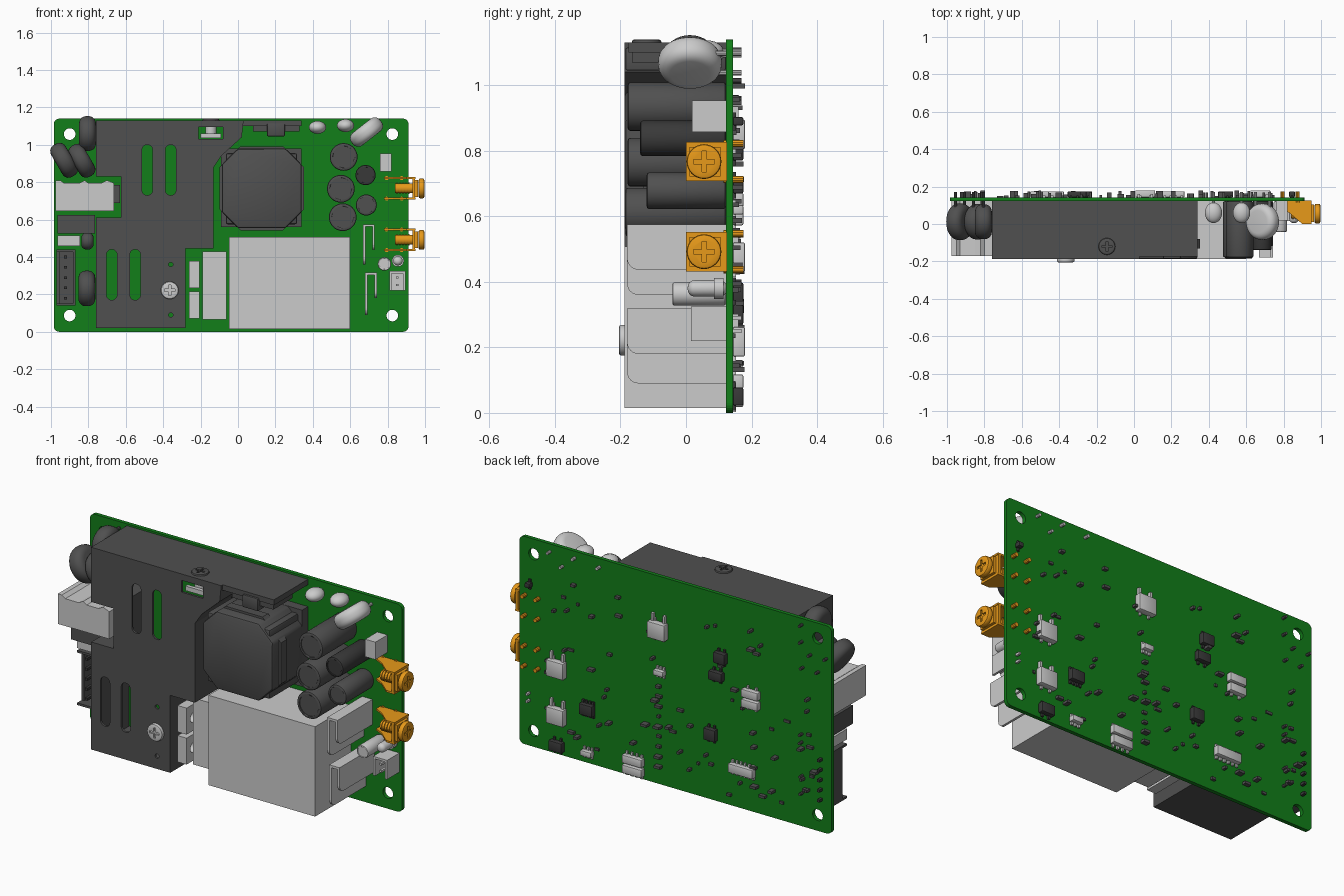
import bpy, bmesh, math, random
from mathutils import Vector

if "Cube" in bpy.data.objects:
    bpy.data.objects.remove(bpy.data.objects["Cube"])

random.seed(4)

def material(name, rgb):
    m = bpy.data.materials.new(name)
    m.diffuse_color = (*rgb, 1)
    m.use_nodes = True
    m.node_tree.nodes["Principled BSDF"].inputs["Base Color"].default_value = m.diffuse_color
    return m

GREEN = material("board_green", (0.006, 0.21, 0.01))
DARK = material("dark_grey", (0.08, 0.08, 0.08))
BLACK = material("black", (0.04, 0.04, 0.04))
BRASS = material("brass", (0.8, 0.32, 0.01))

def finish(o, name, mat, bevel=0, seg=2):
    o.name = name
    if mat:
        o.data.materials.append(mat)
    bpy.ops.object.select_all(action='DESELECT')
    o.select_set(True)
    bpy.context.view_layer.objects.active = o
    if bevel:
        b = o.modifiers.new("bevel", 'BEVEL')
        b.width, b.segments, b.limit_method = bevel, seg, 'ANGLE'
        bpy.ops.object.modifier_apply(modifier="bevel")
        bpy.ops.object.shade_smooth_by_angle(angle=math.radians(35))
    return o

def prism(name, pts, a0, a1, axis='y', mat=None, bevel=0, shell=0, seg=2):
    """Extrude a 2D profile along an axis; shell > 0 leaves the far end open."""
    place = {'x': lambda p, a: (a, p[0], p[1]), 'y': lambda p, a: (p[0], a, p[1]),
             'z': lambda p, a: (p[0], p[1], a)}[axis]
    bm = bmesh.new()
    v0 = [bm.verts.new(place(p, a0)) for p in pts]
    v1 = [bm.verts.new(place(p, a1)) for p in pts]
    n = len(pts)
    bm.faces.new(v0)
    if not shell:
        bm.faces.new(v1)
    for i in range(n):
        bm.faces.new((v0[i], v0[(i + 1) % n], v1[(i + 1) % n], v1[i]))
    bmesh.ops.recalc_face_normals(bm, faces=bm.faces)
    if shell:  # an open tray: make sure the front face points to -y
        bm.faces.ensure_lookup_table()
        if bm.faces[0].normal.y > 0:
            bmesh.ops.reverse_faces(bm, faces=bm.faces)
    me = bpy.data.meshes.new(name)
    bm.to_mesh(me)
    bm.free()
    o = bpy.data.objects.new(name, me)
    bpy.context.collection.objects.link(o)
    finish(o, name, mat, bevel, seg)
    if shell:
        s = o.modifiers.new("shell", 'SOLIDIFY')
        s.thickness, s.offset = shell, -1
        bpy.ops.object.modifier_apply(modifier="shell")
    return o

def box(name, x0, x1, y0, y1, z0, z1, mat=None, bevel=0):
    return prism(name, [(x0, z0), (x1, z0), (x1, z1), (x0, z1)], y0, y1, 'y', mat, bevel)

def cyl(name, loc, r, depth, d=(0, 1, 0), mat=None, bevel=0, n=32, seg=2):
    bpy.ops.mesh.primitive_cylinder_add(vertices=n, radius=r, depth=depth, location=loc,
                                        rotation=Vector(d).to_track_quat('Z', 'Y').to_euler())
    o = finish(bpy.context.object, name, mat, bevel, seg)
    bpy.ops.object.shade_smooth_by_angle(angle=math.radians(35))
    return o

def cut(o, cutters):
    for c in cutters:
        m = o.modifiers.new("cut", 'BOOLEAN')
        m.operation, m.object, m.solver = 'DIFFERENCE', c, 'EXACT'
        bpy.context.view_layer.objects.active = o
        bpy.ops.object.modifier_apply(modifier=m.name)
        bpy.data.objects.remove(c)

def rounded(x0, x1, z0, z1, r, n=6):
    pts = []
    for cx, cz, a in ((x1-r, z1-r, 0), (x0+r, z1-r, 90), (x0+r, z0+r, 180), (x1-r, z0+r, 270)):
        for i in range(n + 1):
            t = math.radians(a + 90 * i / n)
            pts.append((cx + r * math.cos(t), cz + r * math.sin(t)))
    return pts

def screw(name, loc, r, d, mat=None):
    """Round head with a cross recess; d is the outward direction."""
    d, loc = Vector(d), Vector(loc)
    o = cyl(name, loc, r, 0.03, d, mat, 0.008)
    t = loc + d * 0.015
    w, l, h = r * 0.13, r * 0.6, 0.009
    def slot(a):
        s = [h if abs(d[i]) > 0.5 else (l if i == a else w) for i in range(3)]
        return box("slot", t.x-s[0], t.x+s[0], t.y-s[1], t.y+s[1], t.z-s[2], t.z+s[2])
    cut(o, [slot(a) for a in range(3) if abs(d[a]) < 0.5])

# Circuit board with mounting holes
board = prism("circuit_board", rounded(-0.985, 0.912, 0, 1.14, 0.03), 0.122, 0.143, 'y', GREEN)
cut(board, [cyl("hole", (x, 0.13, z), 0.031, 0.2) for x in (-0.9, 0.825) for z in (0.087, 1.057)])

# Sheet metal cover, slotted
cover = prism("metal_cover", [(-0.76, 0.02), (-0.28, 0.02), (-0.28, 0.445), (-0.13, 0.445), (-0.13, 0.88),
              (-0.09, 0.94), (0.02, 1.04), (0.03, 1.13), (-0.76, 1.13), (-0.76, 0.83), (-0.625, 0.83),
              (-0.625, 0.61), (-0.76, 0.61)], -0.188, 0.122, 'y', DARK, shell=0.02)
slots = [prism("slot", rounded(x-0.028, x+0.028, z, z+0.27, 0.027), -0.25, -0.15)
         for x, z in ((-0.485, 0.73), (-0.36, 0.73), (-0.675, 0.17), (-0.55, 0.17))]
slots += [cyl("dot", (-0.36, -0.19, z), 0.012, 0.1, n=16) for z in (0.09, 0.36)]
slots.append(box("window", -0.21, -0.08, -0.25, -0.1, 1.03, 1.095))
cut(cover, slots)
screw("cover_screw", (-0.365, -0.19, 0.222), 0.047, (0, -1, 0))
screw("top_screw", (-0.145, -0.12, 1.125), 0.045, (0, 0, 1), DARK)
cyl("top_screw_shank", (-0.145, -0.12, 1.08), 0.03, 0.09, (0, 0, 1))
box("top_screw_clip", -0.2, -0.09, -0.17, -0.15, 1.035, 1.06)
box("top_wall", 0.0, 0.34, -0.175, 0.122, 1.1, 1.13, DARK)
box("top_wall_lip", 0.08, 0.33, -0.165, 0.0, 1.07, 1.1, DARK)
box("top_transistor", 0.155, 0.25, -0.185, 0.122, 1.045, 1.115, DARK, 0.006)

# Transformer drum and its shoulder plates
def octagon(cx, cz, r, c):
    return [(cx + a*r, cz + b*r) for a, b in ((-c, -1), (c, -1), (1, -c), (1, c), (c, 1), (-c, 1), (-1, c), (-1, -c))]
prism("transformer_core", octagon(0.127, 0.767, 0.213, 0.6), -0.187, 0.08, 'y', DARK, 0.012)
prism("transformer_flange", octagon(0.127, 0.767, 0.225, 0.5), -0.13, -0.08, 'y', DARK)
box("transformer_base", -0.09, 0.34, 0.07, 0.122, 0.56, 0.98, DARK)
for x in (-0.03, 0.28):
    for z in (0.61, 0.92):
        box("transformer_ear", x-0.035, x+0.035, -0.175, 0.1, z-0.035, z+0.035, DARK, 0.01)

# Electrolytic capacitors with recessed tops
for x, z, r, y, m in ((0.565, 0.935, 0.074, -0.178, DARK), (0.55, 0.765, 0.074, -0.178, DARK),
                      (0.56, 0.613, 0.074, -0.185, DARK), (0.682, 0.838, 0.054, -0.14, BLACK),
                      (0.686, 0.678, 0.056, -0.12, DARK), (0.783, 0.363, 0.036, -0.042, None)):
    c = cyl("capacitor", (x, (y+0.122)/2, z), r, 0.122-y, mat=m, bevel=0.008)
    cut(c, [cyl("recess", (x, y, z), r*0.78, 0.008)])
cyl("indicator_lamp", (0.855, 0.065, 0.38), 0.025, 0.12, bevel=0.022, seg=5)
cyl("indicator_rim", (0.855, 0.1, 0.38), 0.032, 0.03)

# Large relay block and neighbours
box("large_block", -0.048, 0.6, -0.188, 0.122, 0.015, 0.508)
box("side_block", -0.19, -0.062, -0.12, 0.122, 0.065, 0.43)
for z in (0.07, 0.235):
    o = box("power_transistor", -0.262, -0.207, -0.15, 0.122, z, z+0.145)
    cut(o, [cyl("hole", (-0.21, -0.09, z+0.072), 0.027, 0.06, (1, 0, 0))])

# Folded heat sinks: long left leg, bridge, short right leg
for x, top, low, mid in ((0.668, 0.575, 0.36, 0.437), (0.68, 0.318, 0.09, 0.18)):
    box("heat_sink_bridge", x, x+0.063, -0.18, 0.122, top-0.013, top)
    for a, b in ((x, low), (x+0.05, mid)):
        pts = [(0.122, b), (0.122, top)] + [(-0.18, top)]
        pts += [(-0.145 - 0.035*math.cos(t*math.pi/12), b+0.035-0.035*math.sin(t*math.pi/12)) for t in range(7)]
        prism("heat_sink_leg", pts, a, a+0.013, 'x')

# Small connector by the lamp and square film capacitor
box("connector_base", 0.81, 0.895, 0.1, 0.122, 0.22, 0.325)
for x in (0.81, 0.883):
    box("connector_wall", x, x+0.012, 0.015, 0.122, 0.22, 0.325)
box("connector_back", 0.81, 0.895, 0.015, 0.122, 0.313, 0.325)
for z in (0.25, 0.29):
    box("connector_pin", 0.845, 0.857, 0.02, 0.17, z-0.006, z+0.006)
box("film_capacitor", 0.76, 0.822, 0.018, 0.122, 0.857, 0.953)

# Disc components standing edge-on, with leads
def disc(name, x, z, r, th, deg, mat, y=0.012):
    a = math.radians(deg)
    cyl(name, (x, y, z), r, th, (-math.sin(a), 0, math.cos(a)), mat, th*0.42, 40, 5)
    for s in (-1, 1):
        lx, lz = x + s*r*0.5*math.cos(a), z + s*r*0.5*math.sin(a)
        cyl(name + "_lead", (lx, 0.12, lz), 0.008, 0.1, mat=mat, n=8)
disc("disc_pale", 0.687, 1.068, 0.097, 0.085, 38, None)
disc("disc_dark", -0.805, 1.06, 0.093, 0.09, 90, DARK)
disc("disc_dark", -0.93, 0.917, 0.098, 0.09, 120, DARK)
disc("disc_dark", -0.835, 0.915, 0.095, 0.09, 120, DARK)
disc("disc_dark", -0.808, 0.232, 0.095, 0.09, 90, DARK)
for x, z in ((0.425, 1.093), (0.575, 1.103)):
    bpy.ops.mesh.primitive_uv_sphere_add(segments=24, ring_count=12, radius=0.046, location=(x, 0.06, z))
    o = bpy.context.object
    o.scale = (1, 1.2, 0.75)
    finish(o, "bead_capacitor", None)
    bpy.ops.object.shade_smooth()
    cyl("bead_lead", (x, 0.13, z), 0.009, 0.08, n=8)

# Brass screw terminals
for z in (0.767, 0.492):
    side = [(0.95, 0.0), (0.95, 0.125), (0.78, 0.125), (0.78, 0.085), (0.83, 0.06), (0.9, 0.0)]
    for s in (-1, 1):
        prism("terminal_side", side, z+s*0.055-0.005, z+s*0.055+0.005, 'z', BRASS)
        for x in (0.795, 0.875):
            cyl("terminal_leg", (x, 0.145, z+s*0.055), 0.011, 0.06, mat=BRASS, n=10)
    box("terminal_face", 0.932, 0.947, 0.0, 0.125, z-0.06, z+0.06, BRASS)
    box("terminal_washer", 0.947, 0.962, 0.01, 0.105, z-0.045, z+0.045, BRASS)
    screw("terminal_screw", (0.981, 0.055, z), 0.053, (1, 0, 0), BRASS)
    cyl("terminal_shank", (0.9, 0.055, z), 0.026, 0.12, (1, 0, 0), BRASS, n=20)
    for i in range(5):
        cyl("terminal_thread", (0.85 + i*0.016, 0.055, z), 0.031, 0.007, (1, 0, 0), BRASS, n=20)

# Left edge: pale inlet block, dark relay, fuse and pin header
prism("inlet_block", [(-0.975, 0.645), (-0.663, 0.645), (-0.663, 0.795), (-0.7, 0.81), (-0.73, 0.795), (-0.8, 0.795),
      (-0.82, 0.81), (-0.85, 0.795), (-0.93, 0.795), (-0.95, 0.81), (-0.975, 0.81)], -0.17, 0.122)
box("inlet_side", -0.663, -0.63, -0.12, 0.122, 0.69, 0.785, DARK)
box("dark_block", -0.965, -0.765, -0.07, 0.122, 0.525, 0.625, DARK)
box("pale_block", -0.965, -0.845, -0.02, 0.122, 0.458, 0.515)
disc("small_disc", -0.805, 0.485, 0.045, 0.065, 90, DARK, 0.06)
box("header_base", -0.97, -0.87, 0.09, 0.122, 0.14, 0.44, DARK)
box("header_wall", -0.882, -0.87, -0.01, 0.122, 0.14, 0.44, DARK)
box("header_lip", -0.97, -0.955, 0.03, 0.122, 0.14, 0.44, DARK)
for i in range(5):
    z = 0.18 + i*0.055
    box("header_pin", -0.93, -0.915, 0.0, 0.17, z-0.007, z+0.007, BLACK)
for z in (0.14, 0.428):
    box("header_end", -0.97, -0.87, -0.01, 0.122, z, z+0.012, DARK)

# Surface-mount packages on the back
def package(x, z, w, h, mat=None, legs=3, y=0.175):
    box("package", x-w/2, x+w/2, 0.143, y, z-h/2, z+h/2, mat, 0.005)
    for i in range(legs):
        lx = x - w/2 + w*(i+0.5)/legs
        box("package_leg", lx-0.006, lx+0.006, 0.143, 0.153, z-h/2-0.015, z+h/2+0.015, mat)
for x, z in ((0.06, 0.85), (0.675, 0.475), (0.675, 0.217)):
    package(x, z, 0.105, 0.09, None, 2, 0.18)
    for s in (-1, 1):
        box("package_lead", x+s*0.035-0.007, x+s*0.035+0.007, 0.143, 0.16, z, z+0.085)
for x, z, w, h, m, n in ((0.49, 0.30, 0.08, 0.06, BLACK, 4), (0.675, 0.05, 0.08, 0.055, BLACK, 2),
        (0.49, 0.06, 0.065, 0.03, None, 3), (0.21, 0.095, 0.12, 0.045, None, 4), (0.21, 0.04, 0.12, 0.045, None, 4),
        (0.05, 0.62, 0.06, 0.03, None, 3), (-0.32, 0.8, 0.07, 0.06, BLACK, 2), (-0.295, 0.695, 0.08, 0.05, BLACK, 2),
        (-0.26, 0.365, 0.07, 0.065, BLACK, 2), (-0.505, 0.65, 0.1, 0.045, None, 2), (-0.505, 0.595, 0.1, 0.045, None, 2),
        (-0.45, 0.217, 0.15, 0.05, None, 6), (0.845, 0.89, 0.03, 0.025, BLACK, 1)):
    package(x, z, w, h, m, n)

# Solder stubs: a dividing column plus scattered leads
stubs = [(0.06, 0.1 + i*0.055) for i in range(9)]
stubs += [(random.uniform(-0.92, 0.75), random.uniform(0.05, 1.0)) for _ in range(70)]
for x, z in stubs:
    w = random.choice((0.007, 0.012, 0.018))
    box("solder_stub", x-w, x+w, 0.143, random.uniform(0.15, 0.18), z-0.007, z+0.007, DARK)
